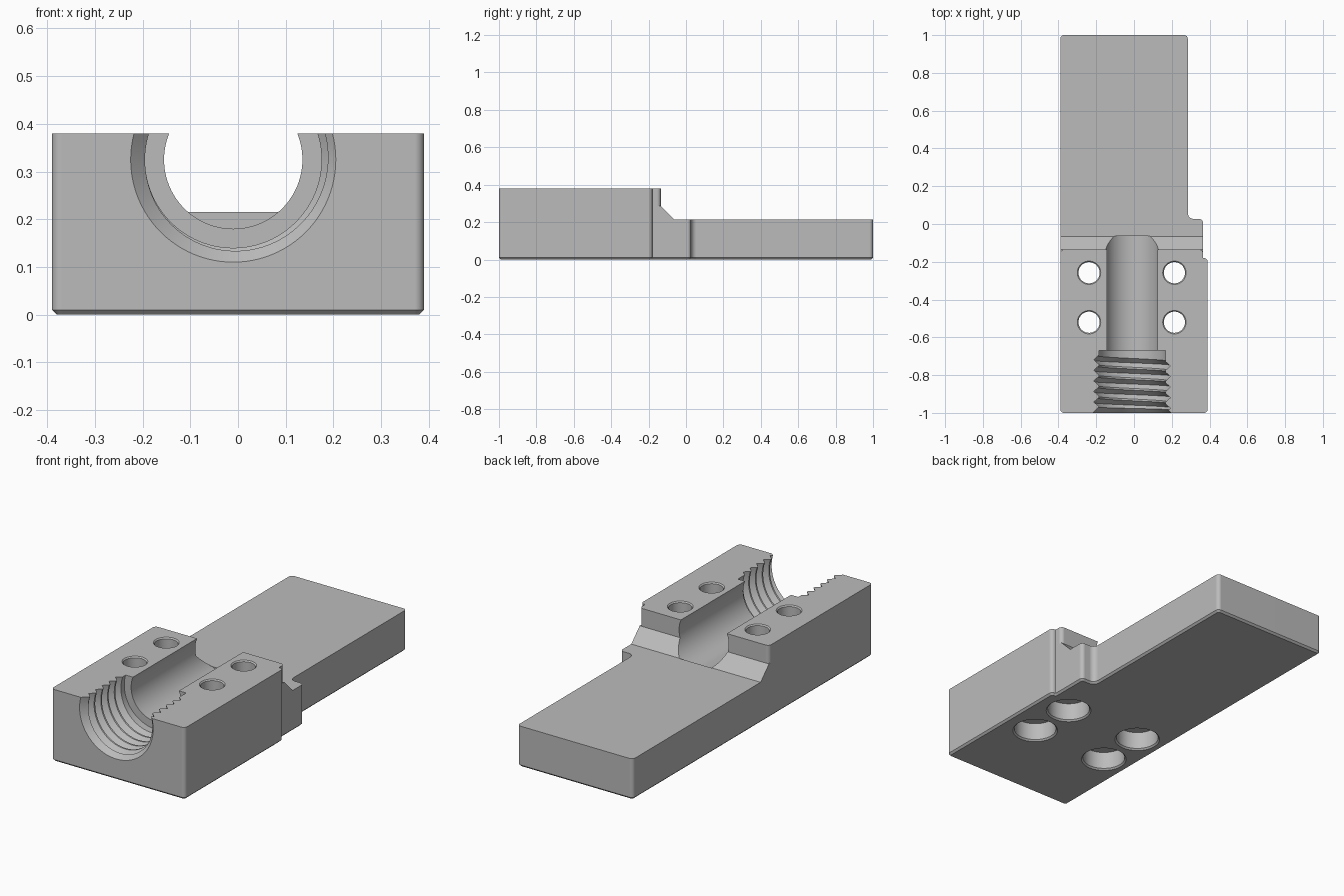
import bpy, bmesh
from math import sin, cos, pi
from mathutils import Vector

default = bpy.data.objects.get("Cube")
if default:
    bpy.data.objects.remove(default, do_unlink=True)

BORE_X, BORE_Z = -0.01, 0.325
TOP, TONGUE = 0.38, 0.215

steel = bpy.data.materials.new("plain_grey")
steel.use_nodes = True
GREY = (0.5, 0.5, 0.5, 1)
steel.diffuse_color = GREY
steel.node_tree.nodes["Principled BSDF"].inputs["Base Color"].default_value = GREY


def make_object(name, bm):
    bmesh.ops.recalc_face_normals(bm, faces=bm.faces)
    mesh = bpy.data.meshes.new(name)
    bm.to_mesh(mesh)
    bm.free()
    mesh.materials.append(steel)
    ob = bpy.data.objects.new(name, mesh)
    bpy.context.collection.objects.link(ob)
    return ob


def rounded(corners, segments=6):
    """Fillet right-angled corners given as (x, y, radius)."""
    out = []
    for i, (x, y, r) in enumerate(corners):
        p = Vector((x, y))
        if r == 0:
            out.append(p)
            continue
        u = (Vector(corners[i - 1][:2]) - p).normalized()
        v = (Vector(corners[(i + 1) % len(corners)][:2]) - p).normalized()
        c = p + (u + v) * r
        for s in range(segments + 1):
            a = s / segments * pi / 2
            out.append(c - r * (v * cos(a) + u * sin(a)))
    return out


def prism(name, points, place, lo, hi, chamfer=0):
    """Extrude a 2D outline; place(a, b, h) gives the 3D position."""
    bm = bmesh.new()
    low = [bm.verts.new(place(a, b, lo)) for a, b in points]
    high = [bm.verts.new(place(a, b, hi)) for a, b in points]
    base = bm.faces.new(low)
    bm.faces.new(high)
    n = len(points)
    for i in range(n):
        j = (i + 1) % n
        bm.faces.new((low[i], low[j], high[j], high[i]))
    bmesh.ops.recalc_face_normals(bm, faces=bm.faces)
    if chamfer:
        bmesh.ops.bevel(bm, geom=list(base.edges), offset=chamfer,
                        segments=1, affect='EDGES')
    return make_object(name, bm)


def tube(name, rings):
    """Skin a closed solid through rings of points."""
    bm = bmesh.new()
    loops = [[bm.verts.new(p) for p in ring] for ring in rings]
    n = len(loops[0])
    for a, b in zip(loops, loops[1:]):
        for i in range(n):
            j = (i + 1) % n
            bm.faces.new((a[i], a[j], b[j], b[i]))
    for end in (loops[0], loops[-1]):
        mid = bm.verts.new(sum((v.co for v in end), Vector()) / n)
        for i in range(n):
            bm.faces.new((end[i], end[(i + 1) % n], mid))
    return make_object(name, bm)


def lathe(name, profile, place, n):
    """Turn a (radius, height) profile."""
    angles = [2 * pi * i / n for i in range(n)]
    return tube(name, [[place(r * sin(t), r * cos(t), h) for t in angles]
                       for r, h in profile])


def upright(a, b, h):
    return Vector((a, b, h))


def along_bore(a, b, h):
    return Vector((BORE_X + a, h, BORE_Z + b))


# Body: stepped outline with rounded corners and a chamfered underside
outline = rounded([
    (-0.39, -1, 0.02), (0.39, -1, 0.02), (0.39, -0.18, 0.02), (0.365, -0.18, 0.004),
    (0.365, 0.027, 0.02), (0.285, 0.027, 0.03), (0.285, 1, 0.02), (-0.39, 1, 0.02)])
body = prism("clamp_body", outline, upright, 0, TOP, chamfer=0.01)
cutters = []

# Space above the flat tongue, with the sloped shoulder
ramp = [(-0.135, 0.5), (-0.135, 0.285), (-0.065, TONGUE), (1.1, TONGUE), (1.1, 0.5)]
cutters.append(prism("tongue_cutter", ramp, lambda a, b, h: Vector((h, a, b)), -0.6, 0.6))

# Rounded rear corners of the raised block
for side, x in ((-1, -0.39), (1, 0.365)):
    r = 0.02
    arc = [(x - side * r * (1 - sin(t)), -0.135 - r * (1 - cos(t)))
           for t in (i * pi / 12 for i in range(7))]
    pts = arc + [(x + side * 0.01, -0.135 - r), (x + side * 0.01, -0.12), (x - side * r, -0.12)]
    cutters.append(prism("corner_cutter", pts, upright, 0.285, 0.5))

# Bore with countersunk mouth and shoulder
bore = [(0.225, -1.01), (0.185, -0.97), (0.185, -0.67), (0.145, -0.67), (0.145, -0.064)]
cutters.append(lathe("bore_cutter", bore, along_bore, 96))

# Right-hand helical thread, its seam lying in the open top of the bore
PITCH, COUNT = 0.056, 96
thread = []
for k in range(15):
    r = 0.21 if k % 2 else 0.18
    thread.append([along_bore(r * sin(t), r * cos(t), -0.735 + PITCH * (t / (2 * pi) - k / 2))
                   for t in (2 * pi * i / COUNT for i in range(COUNT))])
cutters.append(tube("thread_cutter", thread))

# Four bolt holes, counterbored from below
hole = [(0.121, -0.008), (0.105, 0.008), (0.105, 0.1), (0.056, 0.1),
        (0.056, 0.374), (0.068, 0.386)]
for x in (-0.238, 0.214):
    for y in (-0.258, -0.52):
        cutters.append(lathe("bolt_hole_cutter", hole,
                             lambda a, b, h: Vector((x + a, y + b, h)), 48))

# Cut everything and tidy up
bpy.ops.object.select_all(action='DESELECT')
bpy.context.view_layer.objects.active = body
body.select_set(True)
for cutter in cutters:
    cutter.hide_render = True
    mod = body.modifiers.new("cut", 'BOOLEAN')
    mod.operation = 'DIFFERENCE'
    mod.solver = 'EXACT'
    mod.object = cutter
    bpy.ops.object.modifier_apply(modifier=mod.name)
    bpy.data.objects.remove(cutter, do_unlink=True)

bpy.ops.object.shade_smooth_by_angle(angle=pi / 6)
normals = body.modifiers.new("flat_face_normals", 'WEIGHTED_NORMAL')
normals.keep_sharp = True
